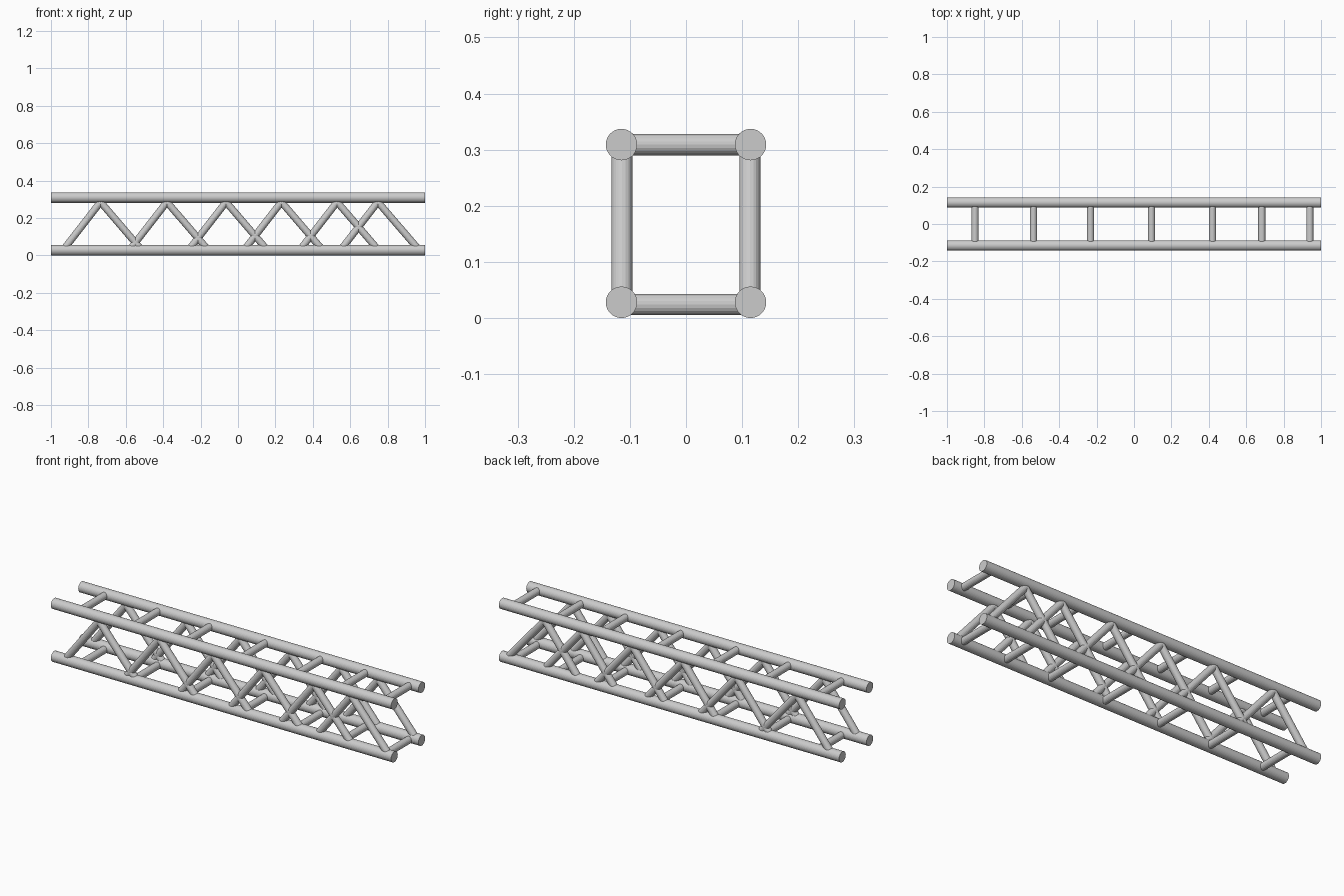
import bpy
from mathutils import Vector

if "Cube" in bpy.data.objects:
    bpy.data.objects.remove(bpy.data.objects["Cube"])

HALF_Y = 0.115            # chord offset from the centre
LOW, HIGH = 0.028, 0.309  # chord heights
CHORD_R, BRACE_R = 0.028, 0.019


def tube(name, start, end, radius, sides):
    """Capped cylinder running between two points."""
    a, b = Vector(start), Vector(end)
    bpy.ops.mesh.primitive_cylinder_add(
        vertices=sides, radius=radius, depth=(b - a).length, location=(a + b) / 2)
    ob = bpy.context.object
    ob.rotation_euler = (b - a).to_track_quat('Z', 'Y').to_euler()
    ob.name = name
    return ob


# Four long chords
for y in (-HALF_Y, HALF_Y):
    for z in (LOW, HIGH):
        tube("chord", (-1, y, z), (1, y, z), CHORD_R, 32)

# Cross rungs joining the chords, top and bottom
for x in (-0.85, -0.537, -0.232, 0.094, 0.42, 0.683, 0.94):
    for z in (0.024, HIGH):
        tube("cross_rung", (x, -HALF_Y, z), (x, HALF_Y, z), BRACE_R, 20)

# Inverted-V diagonal braces on both side faces
for x in (-0.735, -0.38, -0.064, 0.232, 0.53, 0.748):
    for y in (-HALF_Y + 0.001, HALF_Y - 0.001):
        for foot in (-0.198, 0.219):
            tube("diagonal_brace", (x + foot, y, 0.03), (x, y, 0.285), BRACE_R, 20)
